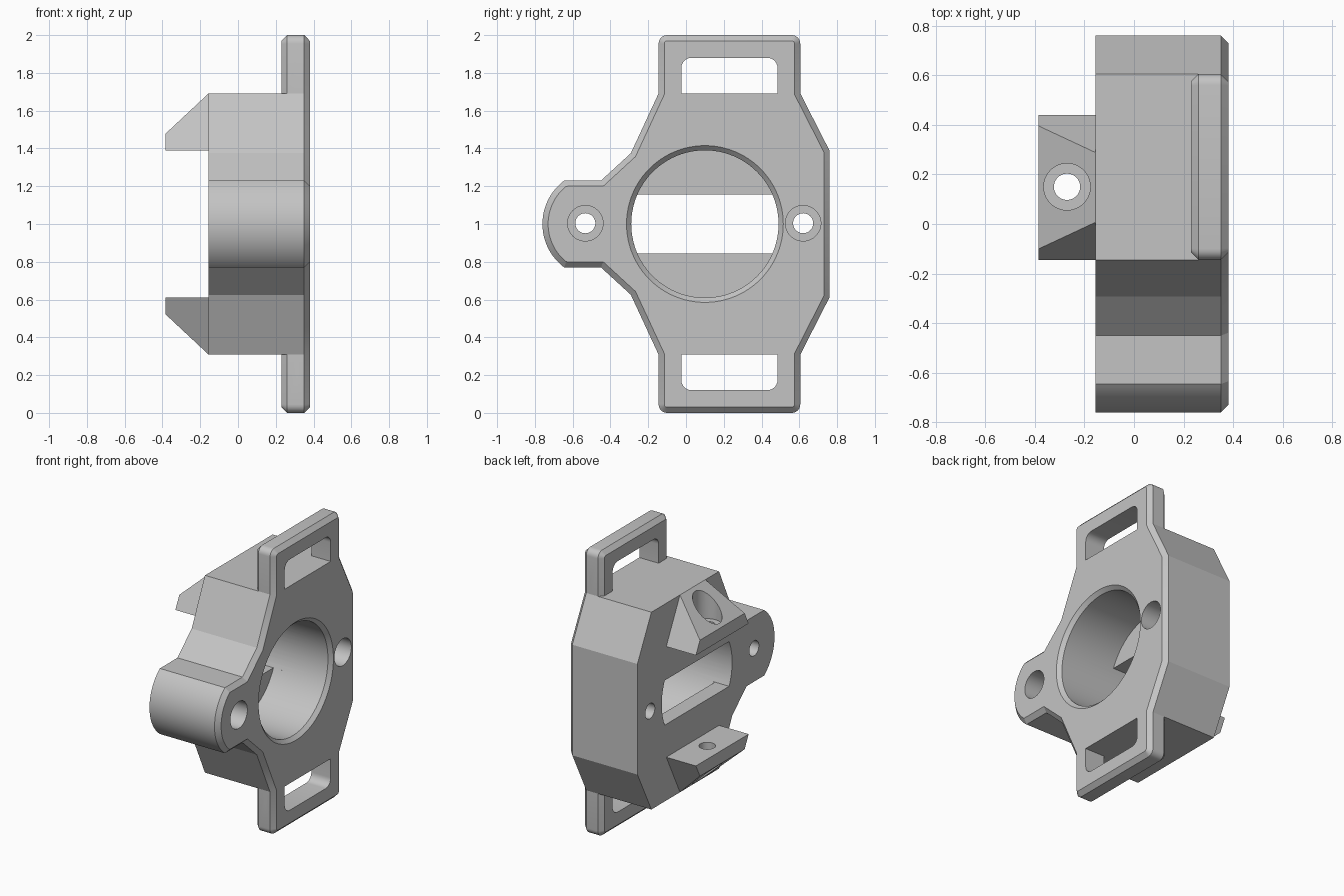
import bpy
import bmesh
from math import sin, cos, pi, radians, atan2
from mathutils import Vector

cube = bpy.data.objects.get("Cube")
if cube:
    bpy.data.objects.remove(cube, do_unlink=True)

grey = bpy.data.materials.new("plain grey")
grey.use_nodes = True
colour = (0.55, 0.55, 0.55, 1)
grey.diffuse_color = colour
grey.node_tree.nodes["Principled BSDF"].inputs["Base Color"].default_value = colour

MID = 1.0                 # height of the mirror plane
BACK, FACE = -0.155, 0.38  # rear and mounting faces along x
CHAMFER = 0.03
BORE_Y, BORE_R = 0.10, 0.39
FLOOR = -0.045            # inner floor of the bores


def arc(cy, cz, r, a0, a1, n):
    return [(cy + r * cos(a0 + (a1 - a0) * i / n), cz + r * sin(a0 + (a1 - a0) * i / n))
            for i in range(n + 1)]


def inset(points, d):
    """Mitred inward offset of a counter-clockwise outline."""
    pts = [Vector(p) for p in points]
    result = []
    for i, p in enumerate(pts):
        e0 = (p - pts[i - 1]).normalized()
        e1 = (pts[(i + 1) % len(pts)] - p).normalized()
        n0, n1 = Vector((-e0.y, e0.x)), Vector((-e1.y, e1.x))
        result.append(tuple(p + (n0 + n1) * d / (1 + n0.dot(n1))))
    return result


def make_object(name, bm):
    bmesh.ops.recalc_face_normals(bm, faces=bm.faces)
    mesh = bpy.data.meshes.new(name)
    bm.to_mesh(mesh)
    bm.free()
    mesh.materials.append(grey)
    ob = bpy.data.objects.new(name, mesh)
    bpy.context.collection.objects.link(ob)
    return ob


def loft(name, sections, along_z=False):
    """Skin equal-length outlines, each given as (position, outline)."""
    bm = bmesh.new()
    rings = [[bm.verts.new((u, v, s) if along_z else (s, u, v + MID)) for u, v in pts]
             for s, pts in sections]
    for a, b in zip(rings, rings[1:]):
        for i in range(len(a)):
            j = (i + 1) % len(a)
            bm.faces.new((a[i], a[j], b[j], b[i]))
    bm.faces.new(rings[0])
    bm.faces.new(rings[-1])
    return make_object(name, bm)


def circle(cy, cz, r, n=64):
    return arc(cy, cz, r, 0, 2 * pi, n)[:-1]


def combine(target, tool, operation):
    mod = target.modifiers.new("join", 'BOOLEAN')
    mod.operation, mod.object, mod.solver = operation, tool, 'EXACT'
    bpy.context.view_layer.objects.active = target
    bpy.ops.object.modifier_apply(modifier=mod.name)
    bpy.data.objects.remove(tool, do_unlink=True)


def mirrored(upper):
    """Close an upper half outline with its reflection."""
    return upper + [(y, -z) for y, z in reversed(upper) if abs(z) > 1e-6]


# Shared outline pieces, counter-clockwise from the +y side
TAB_L, TAB_R, SHOULDER = -0.145, 0.605, 0.692
right_side = [(0.76, 0.388), (TAB_R, SHOULDER)]
r = 0.045
tab_top = (arc(TAB_R - r, 1 - r, r, 0, pi / 2, 6)
           + arc(TAB_L + r, 1 - r, r, pi / 2, pi, 6))
lobe_c, lobe_r = -0.473, 0.287
a = pi - atan2(0.23, 0.172)
left_side = ([(TAB_L, SHOULDER), (-0.292, 0.375), (-0.45, 0.23)]
             + arc(lobe_c, 0, lobe_r, a, pi, 16)[:-1] + [(lobe_c - lobe_r, 0)])
body_outline = mirrored(right_side + left_side)
plate_outline = mirrored(right_side + tab_top + left_side)
tab_outline = mirrored(tab_top)

# Housing body, chamfered face plate and strap tabs
body = loft("housing_body", [(BACK, body_outline), (0.30, body_outline)])
combine(body, loft("face_plate", [(0.26, plate_outline), (FACE - CHAMFER, plate_outline),
                                  (FACE, inset(plate_outline, CHAMFER))]), 'UNION')
combine(body, loft("tab_back", [(0.23, inset(tab_outline, CHAMFER)), (0.26, tab_outline),
                                (0.32, tab_outline)]), 'UNION')

# Main bore with a chamfered mouth
combine(body, loft("bore", [(FLOOR, circle(BORE_Y, 0, BORE_R, 96)),
                            (FACE - 0.025, circle(BORE_Y, 0, BORE_R, 96)),
                            (FACE + 0.025, circle(BORE_Y, 0, BORE_R + 0.05, 96))]), 'DIFFERENCE')

# Rear window, rounded at the ends by the bore
w = atan2(0.157, 0.357)
window = arc(BORE_Y, 0, BORE_R, -w, w, 10) + arc(BORE_Y, 0, BORE_R, pi - w, pi + w, 10)
combine(body, loft("window", [(BACK - 0.1, window), (0.05, window)]), 'DIFFERENCE')

# Counterbored screw holes
for y in (-0.533, 0.62):
    for radius, start in ((0.053, BACK - 0.1), (0.094, FLOOR)):
        hole = circle(y, 0.004, radius, 48)
        combine(body, loft("hole", [(start, hole), (FACE + 0.1, hole)]), 'DIFFERENCE')

# Strap slots, rounded on their outer corners
c = 0.055
slot = ([(-0.025, SHOULDER), (0.485, SHOULDER)]
        + arc(0.485 - c, 0.88 - c, c, 0, pi / 2, 6)
        + arc(-0.025 + c, 0.88 - c, c, pi / 2, pi, 6))
for side in (1, -1):
    profile = [(y, z * side) for y, z in slot]
    combine(body, loft("slot", [(0.1, profile), (0.5, profile)]), 'DIFFERENCE')


# Rear wedge lugs with vertical counterbored holes
def make_lug(name, side):
    bm = bmesh.new()
    cy, half, base = 0.1475, 0.2925, 0.388
    ends = []
    for x, top in ((BACK, SHOULDER), (-0.385, 0.477)):
        narrow = half - (top - base) * 0.5
        ends.append([bm.verts.new((x, cy + dy, MID + side * z)) for dy, z in
                     ((-half, base), (half, base), (narrow, top), (-narrow, top))])
    for i in range(4):
        j = (i + 1) % 4
        bm.faces.new((ends[0][i], ends[0][j], ends[1][j], ends[1][i]))
    for end in ends:
        bm.faces.new(end)
    lug = make_object(name, bm)
    for radius, start in ((0.053, 0.3), (0.094, 0.46)):
        hole = circle(-0.27, 0.15, radius, 48)
        combine(lug, loft("lug_hole", [(MID + side * start, hole), (MID + side * 0.9, hole)],
                          along_z=True), 'DIFFERENCE')
    return lug


parts = [body, make_lug("upper_lug", 1), make_lug("lower_lug", -1)]

# Smooth round walls, keep edges crisp
bpy.ops.object.select_all(action='DESELECT')
for ob in parts:
    ob.select_set(True)
bpy.context.view_layer.objects.active = body
bpy.ops.object.shade_smooth_by_angle(angle=radians(22))
